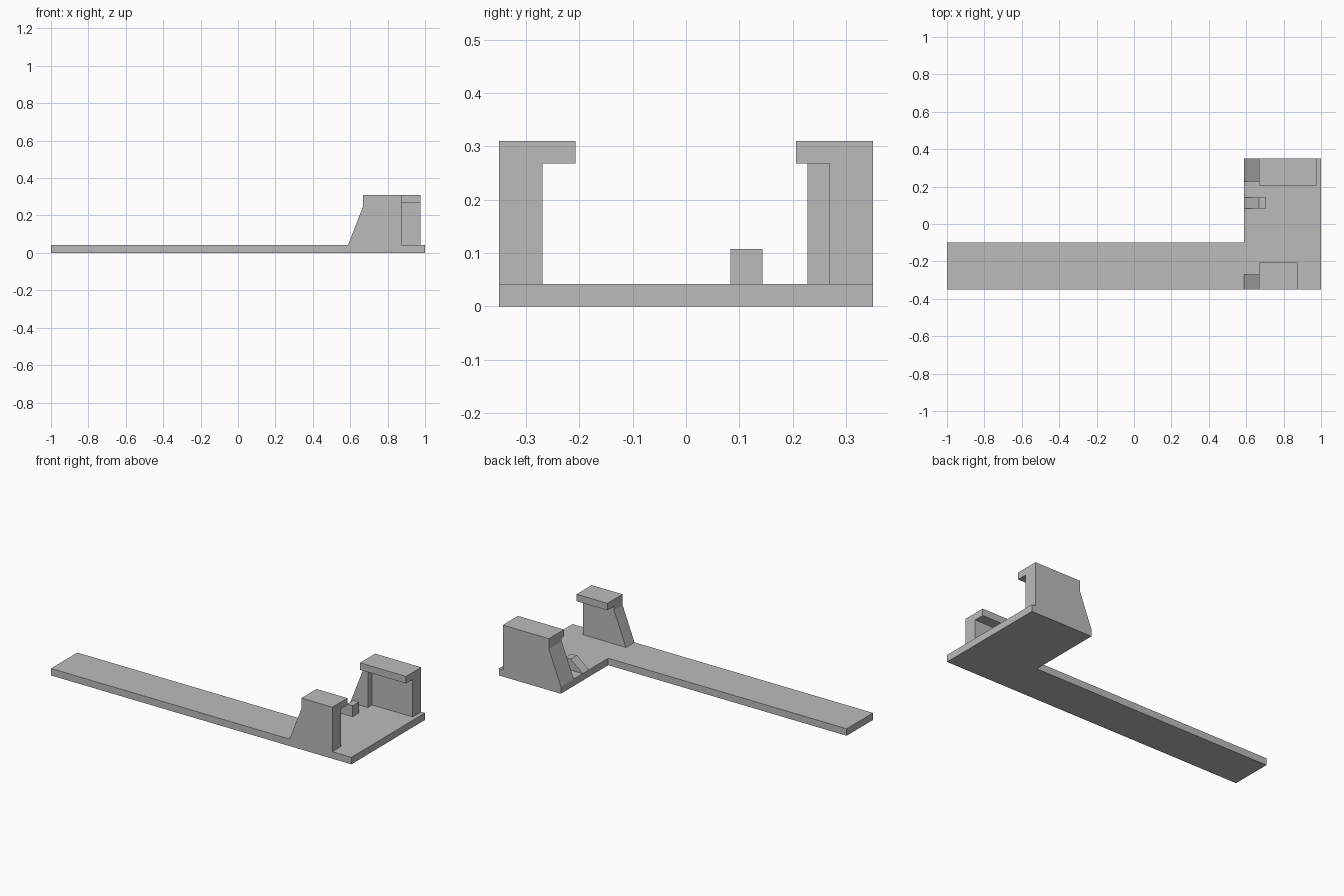
import bpy
import bmesh
from mathutils import Vector

if "Cube" in bpy.data.objects:
    bpy.data.objects.remove(bpy.data.objects["Cube"])

grey = bpy.data.materials.new("plain_grey")
grey.use_nodes = True
colour = (0.5, 0.5, 0.5, 1)
grey.diffuse_color = colour
grey.node_tree.nodes["Principled BSDF"].inputs["Base Color"].default_value = colour


def extrude(name, points, offset):
    """Extrude a flat outline along an offset into a closed solid."""
    bm = bmesh.new()
    face = bm.faces.new([bm.verts.new(p) for p in points])
    grown = bmesh.ops.extrude_face_region(bm, geom=[face])["geom"]
    moved = [v for v in grown if isinstance(v, bmesh.types.BMVert)]
    bmesh.ops.translate(bm, verts=moved, vec=Vector(offset))
    bmesh.ops.recalc_face_normals(bm, faces=bm.faces)
    mesh = bpy.data.meshes.new(name)
    bm.to_mesh(mesh)
    bm.free()
    mesh.materials.append(grey)
    obj = bpy.data.objects.new(name, mesh)
    bpy.context.collection.objects.link(obj)
    return obj


def side_profile(name, outline, y0, y1):
    return extrude(name, [(x, y0, z) for x, z in outline], (0, y1 - y0, 0))


HALF = 0.35    # half depth of the plate
FLOOR = 0.042  # top of the plate
TOP = 0.31     # top of the clips
LIP = 0.268    # underside of the lips
BACK = 0.588   # where the ramps start
STEP = 0.668   # where the ramps end
RIB = 0.705    # end of the rib and the stop


def ramp_wall(end, top):
    return [(BACK, FLOOR), (end, FLOOR), (end, top), (STEP, top), (STEP, 0.247)]


def box_outline(end):
    return [(STEP, LIP), (end, LIP), (end, TOP), (STEP, TOP)]


# L-shaped base plate
plate = [(-1, -HALF), (1, -HALF), (1, HALF), (BACK, HALF), (BACK, -0.1), (-1, -0.1)]
extrude("base_plate", [(x, y, 0) for x, y in plate], (0, 0, FLOOR))

# Short front clip and long rear clip, each a ramped wall with an inward lip
for name, side, end, reach in (("front", -1, 0.873, 0.207), ("rear", 1, 0.975, 0.206)):
    side_profile(name + "_clip_wall", ramp_wall(end, TOP), side * HALF, side * 0.269)
    side_profile(name + "_clip_lip", box_outline(end), side * 0.269, side * reach)

# Rib that thickens the ramped end of the rear clip
side_profile("rear_clip_rib", ramp_wall(RIB, LIP), 0.228, 0.269)

# Small ramped stop on the plate
stop = [(BACK, FLOOR), (RIB, FLOOR), (RIB, 0.108), (STEP, 0.108)]
side_profile("ramped_stop", stop, 0.083, 0.143)
